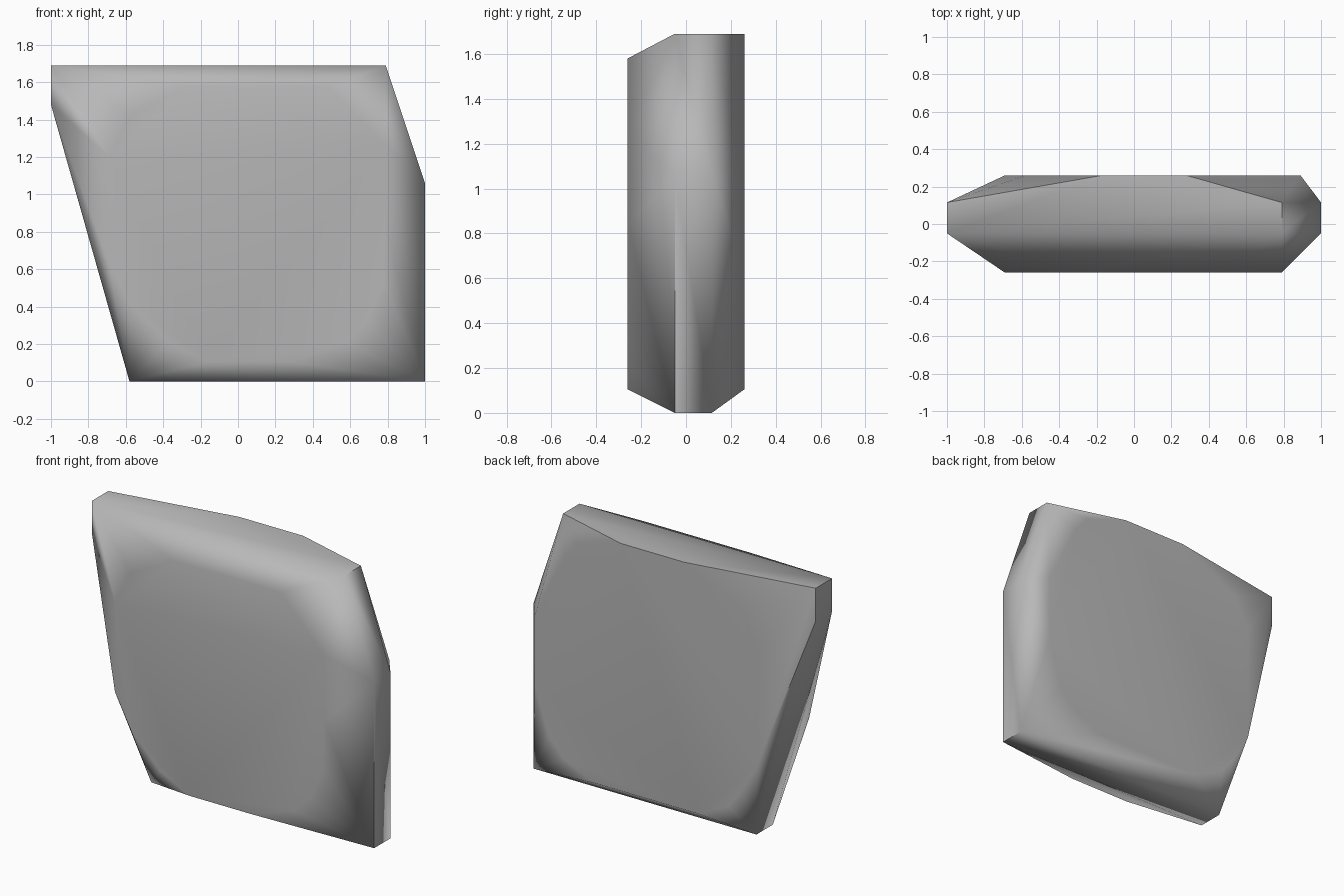
import bpy, bmesh, math

cube = bpy.data.objects.get("Cube")
if cube:
    bpy.data.objects.remove(cube, do_unlink=True)

# Grey stone
stone = bpy.data.materials.new("stone_grey")
stone.use_nodes = True
grey = (0.48, 0.48, 0.48, 1)
stone.diffuse_color = grey
bsdf = stone.node_tree.nodes["Principled BSDF"]
bsdf.inputs["Base Color"].default_value = grey
bsdf.inputs["Roughness"].default_value = 0.8

# Outlines as (x, z): the rim, and the smaller chipped front and back faces
rim = [(-1, 1.69), (0.79, 1.69), (1, 1.06), (1, 0), (-0.58, 0), (-1, 1.48)]
front = [(-0.27, 1.58), (0.48, 1.58), (0.79, 1.26), (0.79, 0.84), (0.78, 0.53),
         (0.69, 0.32), (0.58, 0.21), (0.27, 0.105), (-0.16, 0.105),
         (-0.37, 0.21), (-0.58, 0.42), (-0.69, 0.63), (-0.69, 1.2), (-0.58, 1.42)]
back = [(-0.17, 1.69), (0.28, 1.69), (0.58, 1.59), (0.68, 1.48), (0.89, 1.06),
        (0.89, 0.63), (0.79, 0.32), (0.68, 0.2), (0.47, 0.105), (-0.27, 0.105),
        (-0.48, 0.21), (-0.58, 0.34), (-0.69, 0.53), (-0.69, 1.27), (-0.58, 1.48)]

# Wrap the layers in a hull to get the bevelled slab
bm = bmesh.new()
for outline, y in ((front, -0.26), (rim, -0.05), (rim, 0.115), (back, 0.26)):
    for x, z in outline:
        bm.verts.new((x, y, z))
hull = bmesh.ops.convex_hull(bm, input=bm.verts[:])
loose = {v for v in hull["geom_interior"] + hull["geom_unused"]
         if isinstance(v, bmesh.types.BMVert)}
bmesh.ops.delete(bm, geom=list(loose), context="VERTS")
bmesh.ops.dissolve_limit(bm, angle_limit=math.radians(0.5),
                         verts=bm.verts[:], edges=bm.edges[:])
bmesh.ops.recalc_face_normals(bm, faces=bm.faces[:])

mesh = bpy.data.meshes.new("stone_slab")
bm.to_mesh(mesh)
bm.free()
mesh.materials.append(stone)
slab = bpy.data.objects.new("stone_slab", mesh)
bpy.context.collection.objects.link(slab)

# Soft shading across shallow chips, crisp at the steep edges
bpy.ops.object.select_all(action="DESELECT")
slab.select_set(True)
bpy.context.view_layer.objects.active = slab
bpy.ops.object.shade_smooth_by_angle(angle=math.radians(44))
weighted = slab.modifiers.new("flat_faces", "WEIGHTED_NORMAL")
weighted.keep_sharp = True
